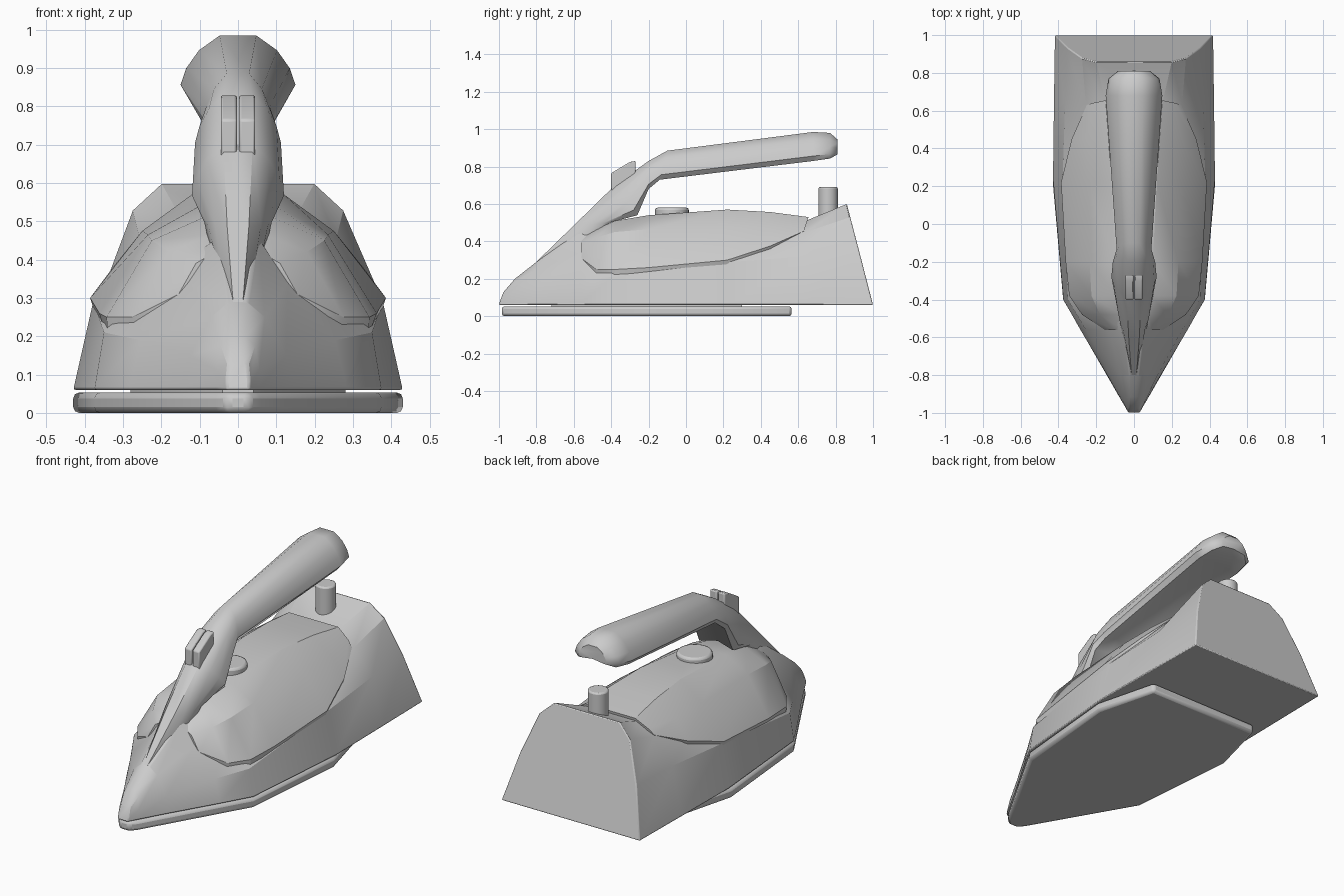
import bpy, bmesh, math


def finish(bm, name, angle=30, bevel=0, segs=2):
    bmesh.ops.recalc_face_normals(bm, faces=bm.faces)
    me = bpy.data.meshes.new(name)
    bm.to_mesh(me)
    bm.free()
    ob = bpy.data.objects.new(name, me)
    bpy.context.collection.objects.link(ob)
    if bevel:
        m = ob.modifiers.new("bevel", 'BEVEL')
        m.width, m.segments, m.limit_method = bevel, segs, 'ANGLE'
        m.angle_limit = math.radians(40)
    bpy.ops.object.select_all(action='DESELECT')
    ob.select_set(True)
    bpy.context.view_layer.objects.active = ob
    bpy.ops.object.shade_smooth_by_angle(angle=math.radians(angle))
    return ob


def mirror_half(half):
    return half + [(-p[0], *p[1:]) for p in reversed(half) if p[0] > 0]


def loft(name, halves, angle=30, bevel=0):
    """Skin a row of symmetric cross-sections, each given by its +x half."""
    bm = bmesh.new()
    rings = [[bm.verts.new(p) for p in mirror_half(h)] for h in halves]
    n = len(rings[0])
    for a, b in zip(rings, rings[1:]):
        for i in range(n):
            j = (i + 1) % n
            bm.faces.new((a[i], a[j], b[j], b[i]))
    bm.faces.new(rings[0])
    bm.faces.new(rings[-1])
    return finish(bm, name, angle, bevel)


def prism(name, pts, offset, bevel=0):
    bm = bmesh.new()
    f = bm.faces.new([bm.verts.new(p) for p in pts])
    new = bmesh.ops.extrude_face_region(bm, geom=[f])['geom']
    bmesh.ops.translate(bm, vec=offset, verts=[v for v in new if isinstance(v, bmesh.types.BMVert)])
    return finish(bm, name, 35, bevel)


def disc(name, y, z0, z1, r, bevel):
    bm = bmesh.new()
    bmesh.ops.create_cone(bm, cap_ends=True, segments=32, radius1=r, radius2=r, depth=z1 - z0)
    bmesh.ops.translate(bm, vec=(0, y, (z0 + z1) / 2), verts=bm.verts)
    return finish(bm, name, 35, bevel)


# soleplate and the thin spacer above it
sole = [(0.03, -0.985), (0.058, -0.95), (0.375, -0.4), (0.43, 0.22), (0.34, 0.565)]
prism("soleplate", [(x, y, 0) for x, y in mirror_half(sole)], (0, 0, 0.053), 0.015)
spacer = [(0.04, -0.72), (0.28, -0.35), (0.28, 0.3)]
prism("sole_spacer", [(x, y, 0.045) for x, y in mirror_half(spacer)], (0, 0, 0.03))

# body shell: nose to slanted heel
loft("body", [
    [(0.03, -1, 0.06), (0.03, -0.995, 0.08), (0.026, -0.98, 0.12), (0.015, -0.975, 0.13)],
    [(0.058, -0.95, 0.06), (0.055, -0.945, 0.11), (0.045, -0.925, 0.175), (0.02, -0.915, 0.2)],
    [(0.143, -0.8, 0.06), (0.125, -0.8, 0.15), (0.07, -0.8, 0.25), (0.025, -0.8, 0.29)],
    [(0.285, -0.56, 0.06), (0.255, -0.56, 0.19), (0.13, -0.56, 0.34), (0.05, -0.56, 0.46)],
    [(0.375, -0.4, 0.06), (0.35, -0.4, 0.21), (0.2, -0.4, 0.36), (0.05, -0.4, 0.47)],
    [(0.43, 0.24, 0.06), (0.378, 0.24, 0.29), (0.25, 0.24, 0.43), (0.12, 0.24, 0.49)],
    [(0.425, 0.64, 0.06), (0.365, 0.64, 0.32), (0.255, 0.64, 0.45), (0.15, 0.64, 0.51)],
    [(0.42, 1, 0.06), (0.352, 0.933, 0.32), (0.275, 0.878, 0.53), (0.2, 0.86, 0.6)],
], 28, 0.006)

# water tank bulging out of the body
loft("water_tank", [
    [(0.13, -0.56, 0.27), (0.155, -0.56, 0.31), (0.11, -0.56, 0.39), (0.06, -0.56, 0.42)],
    [(0.27, -0.48, 0.22), (0.275, -0.48, 0.25), (0.18, -0.48, 0.42), (0.07, -0.48, 0.465)],
    [(0.34, -0.38, 0.2), (0.343, -0.38, 0.25), (0.225, -0.38, 0.45), (0.09, -0.38, 0.51)],
    [(0.35, -0.2, 0.22), (0.362, -0.2, 0.26), (0.235, -0.2, 0.465), (0.1, -0.2, 0.54)],
    [(0.37, 0.22, 0.25), (0.386, 0.22, 0.3), (0.25, 0.22, 0.475), (0.12, 0.22, 0.57)],
    [(0.305, 0.45, 0.3), (0.33, 0.45, 0.375), (0.25, 0.45, 0.475), (0.135, 0.45, 0.557)],
    [(0.2, 0.63, 0.4), (0.25, 0.63, 0.455), (0.22, 0.64, 0.485), (0.15, 0.655, 0.53)],
], 30)

# handle: top line, underside line and half width at each station
stations = [((-0.86, 0.23), (-0.8, 0.15), 0.02), ((-0.78, 0.31), (-0.56, 0.3), 0.045),
            ((-0.6, 0.485), (-0.41, 0.5), 0.088), ((-0.38, 0.7), (-0.26, 0.54), 0.12),
            ((-0.2, 0.83), (-0.2, 0.68), 0.112), ((-0.1, 0.885), (-0.14, 0.73), 0.092),
            ((0.68, 0.985), (0.68, 0.83), 0.15), ((0.77, 0.98), (0.77, 0.843), 0.135),
            ((0.81, 0.945), (0.81, 0.865), 0.085)]
profile = [(0, 0.12), (0.85, 0), (1, 0.17), (0.9, 0.45), (0.68, 0.75), (0.32, 1)]
loft("handle", [[(u * w, b[0] + (t[0] - b[0]) * v, b[1] + (t[1] - b[1]) * v) for u, v in profile]
                for t, b, w in stations], 45)

# pair of thumb buttons on the handle front
side = [(-0.4, 0.66), (-0.4, 0.765), (-0.3, 0.825), (-0.27, 0.83), (-0.27, 0.74)]
for label, x in (("left", -0.045), ("right", 0.003)):
    prism("button_" + label, [(x, y, z) for y, z in side], (0.042, 0, 0), 0.006)

# dial on the tank and cord post at the heel
disc("dial", -0.075, 0.5, 0.58, 0.09, 0.012)
disc("cord_post", 0.76, 0.48, 0.69, 0.052, 0.008)
